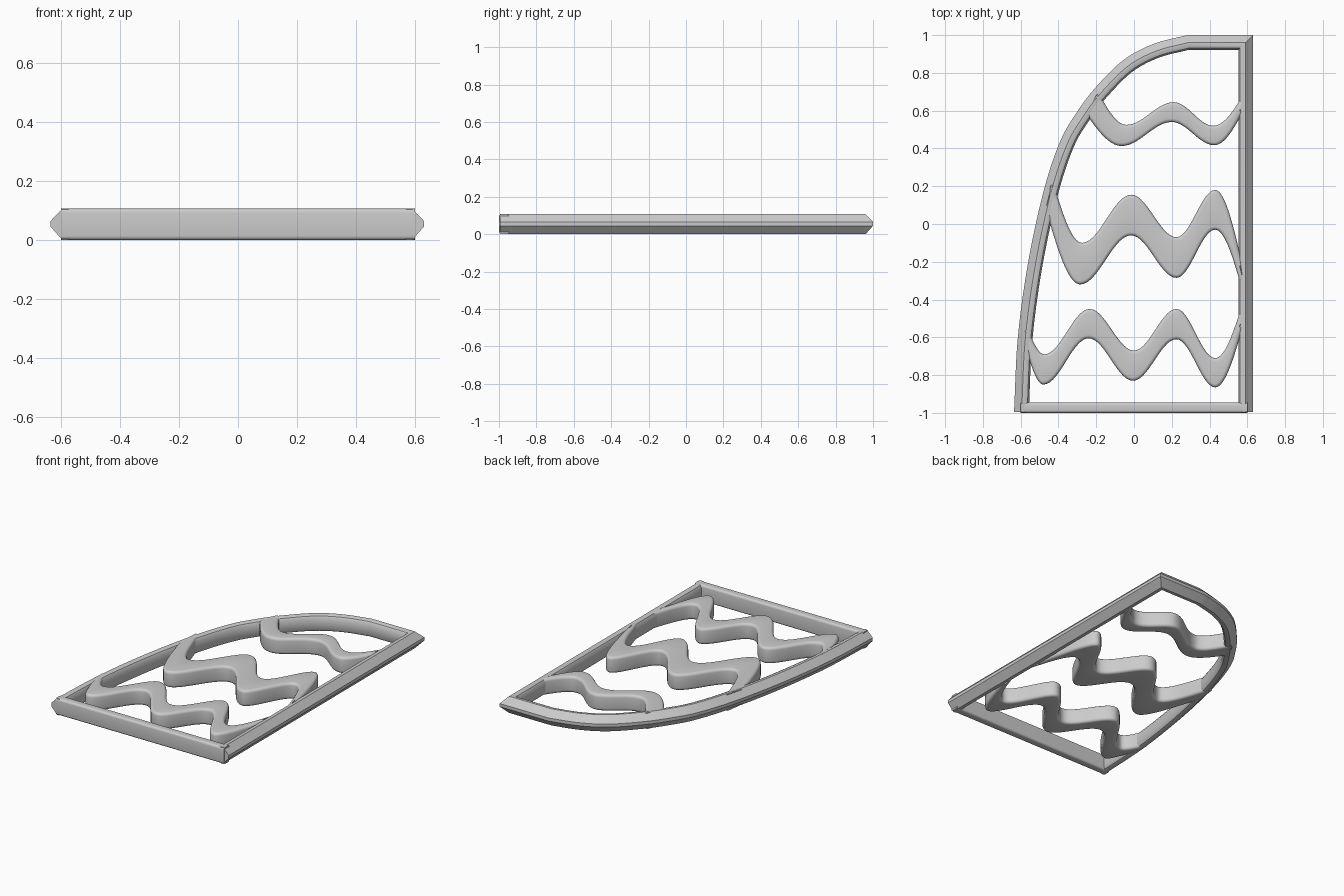
import bpy, bmesh, math
from mathutils import Vector

HEIGHT = 0.107

cube = bpy.data.objects.get("Cube")
if cube:
    bpy.data.objects.remove(cube, do_unlink=True)

grey = bpy.data.materials.new("plain grey")
grey.use_nodes = True
grey.diffuse_color = (0.6, 0.6, 0.6, 1)
grey.node_tree.nodes["Principled BSDF"].inputs["Base Color"].default_value = (0.6, 0.6, 0.6, 1)


def loft(name, rings):
    """Skin a row of closed rings and cap both ends."""
    bm = bmesh.new()
    rows = [[bm.verts.new(p) for p in ring] for ring in rings]
    n = len(rows[0])
    for a, b in zip(rows, rows[1:]):
        for k in range(n):
            bm.faces.new((a[k], a[(k + 1) % n], b[(k + 1) % n], b[k]))
    bm.faces.new(rows[0])
    bm.faces.new(rows[-1])
    bmesh.ops.recalc_face_normals(bm, faces=bm.faces)
    mesh = bpy.data.meshes.new(name)
    bm.to_mesh(mesh)
    bm.free()
    mesh.materials.append(grey)
    obj = bpy.data.objects.new(name, mesh)
    bpy.context.collection.objects.link(obj)
    bpy.ops.object.select_all(action='DESELECT')
    obj.select_set(True)
    bpy.context.view_layer.objects.active = obj
    bpy.ops.object.shade_smooth_by_angle(angle=math.radians(32))
    return obj


def rounded_side(radius, low, high, steps=4):
    """(inset, z) pairs running up one rounded side."""
    arc = [(radius * (1 - math.sin(t)), radius * (1 - math.cos(t)))
           for t in (math.pi / 2 * i / steps for i in range(steps + 1))]
    return [(d, low + z) for d, z in arc] + [(d, high - z) for d, z in reversed(arc)]


def smooth_path(points, steps=6):
    """Catmull-Rom curve through 2D points."""
    pts = [Vector(p) for p in points]
    pts = [pts[0] * 2 - pts[1]] + pts + [pts[-1] * 2 - pts[-2]]
    path = []
    for a, b, c, d in zip(pts, pts[1:], pts[2:], pts[3:]):
        for i in range(steps):
            t = i / steps
            path.append(0.5 * (2 * b + (c - a) * t + (2 * a - 5 * b + 4 * c - d) * t * t
                               + (3 * b - a - 3 * c + d) * t ** 3))
    return path + [pts[-2]]


# Frame: curved left side, straight top and right side, mitred at the corner
outline = smooth_path([(-0.635, -0.995), (-0.615, -0.6), (-0.56, -0.2), (-0.477, 0.18),
                       (-0.39, 0.44), (-0.30, 0.595), (-0.21, 0.715), (-0.06, 0.865),
                       (0.1, 0.952), (0.28, 1.0)])
outline += [Vector((0.63, 1.0)), Vector((0.63, -0.995))]
section = [(0, 0.045), (0, 0.065), (0.04, HEIGHT), (0.055, HEIGHT), (0.069, 0.101), (0.078, 0.086),
           (0.078, 0.021), (0.069, 0.006), (0.055, 0), (0.04, 0)]
rings = []
for i, p in enumerate(outline):
    if i == 0 or i == len(outline) - 1:
        inward = Vector((1 if i == 0 else -1, 0))
    else:
        before = (p - outline[i - 1]).normalized()
        after = (outline[i + 1] - p).normalized()
        n1, n2 = Vector((before.y, -before.x)), Vector((after.y, -after.x))
        inward = (n1 + n2) / (1 + n1.dot(n2))
    rings.append([(*(p + inward * d), z) for d, z in section])
loft("outer_frame", rings)

# Bottom bar with rounded edges
side = rounded_side(0.014, 0, HEIGHT)
bar = [(-1 + d, z) for d, z in side] + [(-0.945 - d, z) for d, z in reversed(side)]
loft("bottom_bar", [[(x, y, z) for y, z in bar] for x in (-0.6, 0.6)])


def wave_rail(points, steps=14):
    """Cosine wave through its crests and troughs, steep at both ends."""
    last = len(points) - 2
    rail = []
    for k, ((x0, y0), (x1, y1)) in enumerate(zip(points, points[1:])):
        for i in range(steps + (k == last)):
            t = i / steps
            if k == 0:
                s = math.sin(t * math.pi / 2)
            elif k == last:
                s = 1 - math.cos(t * math.pi / 2)
            else:
                s = (1 - math.cos(t * math.pi)) / 2
            rail.append(Vector((x0 + (x1 - x0) * t, y0 + (y1 - y0) * s)))
    return rail


def rail_normals(rail):
    normals = []
    for i in range(len(rail)):
        d = (rail[min(i + 1, len(rail) - 1)] - rail[max(i - 1, 0)]).normalized()
        normals.append(Vector((-d.y, d.x)))
    return normals


def wave_strip(name, upper, lower):
    side = rounded_side(0.018, 0.0005, HEIGHT - 0.001)
    top, bottom = wave_rail(upper), wave_rail(lower)
    rings = []
    for u, nu, l, nl in zip(top, rail_normals(top), bottom, rail_normals(bottom)):
        rings.append([(*(l + nl * d), z) for d, z in side]
                     + [(*(u - nu * d), z) for d, z in reversed(side)])
    loft(name, rings)


# Wavy strips across the opening
wave_strip("top_wave",
           [(-0.185, 0.69), (-0.04, 0.525), (0.21, 0.645), (0.42, 0.52), (0.57, 0.67)],
           [(-0.255, 0.585), (-0.065, 0.413), (0.2, 0.54), (0.425, 0.417), (0.575, 0.59)])
wave_strip("middle_wave",
           [(-0.425, 0.21), (-0.275, -0.1), (-0.015, 0.155), (0.225, -0.07), (0.43, 0.18), (0.575, -0.22)],
           [(-0.47, 0.09), (-0.285, -0.32), (-0.015, -0.06), (0.225, -0.285), (0.43, -0.03), (0.57, -0.34)])
wave_strip("bottom_wave",
           [(-0.56, -0.56), (-0.475, -0.69), (-0.235, -0.45), (0, -0.67), (0.225, -0.45),
            (0.43, -0.71), (0.575, -0.42)],
           [(-0.575, -0.65), (-0.48, -0.85), (-0.24, -0.605), (-0.005, -0.83), (0.225, -0.61),
            (0.43, -0.865), (0.575, -0.55)])
